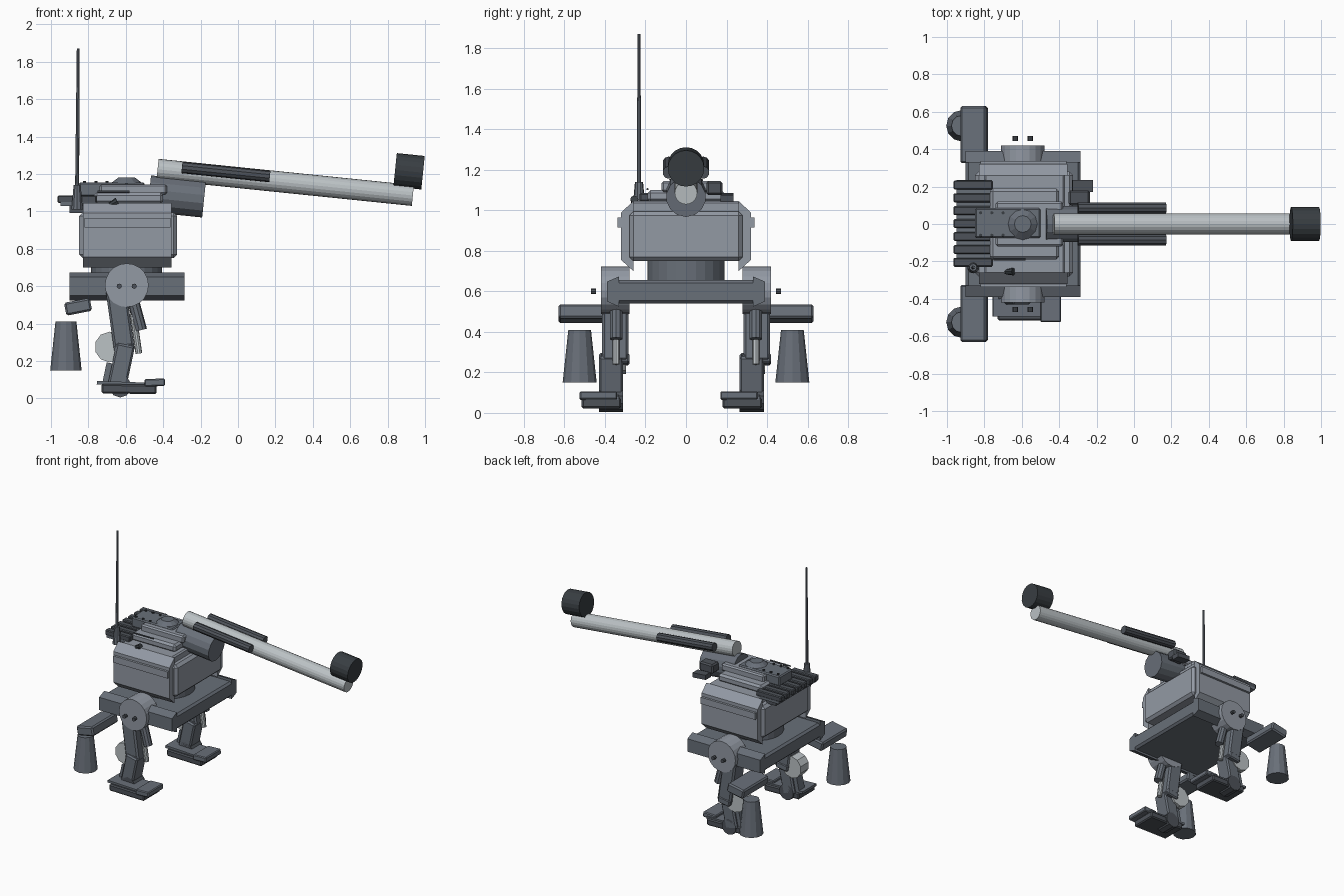
import bpy, bmesh, math
from mathutils import Vector, Matrix

old = bpy.data.objects.get("Cube")
if old:
    bpy.data.objects.remove(old, do_unlink=True)


def material(name, r, g, b):
    m = bpy.data.materials.new(name)
    m.use_nodes = True
    m.diffuse_color = (r, g, b, 1)
    m.node_tree.nodes["Principled BSDF"].inputs["Base Color"].default_value = (r, g, b, 1)
    return m


ARMOUR = material("armour grey", 0.29, 0.32, 0.37)
HULL = material("hull grey", 0.14, 0.16, 0.19)
DARK = material("dark gunmetal", 0.075, 0.085, 0.1)
BLACK = material("muzzle black", 0.04, 0.048, 0.055)
STEEL = material("light steel", 0.5, 0.54, 0.56)


def finish(name, bm, mat):
    bmesh.ops.recalc_face_normals(bm, faces=bm.faces)
    me = bpy.data.meshes.new(name)
    bm.to_mesh(me)
    bm.free()
    me.materials.append(mat)
    ob = bpy.data.objects.new(name, me)
    bpy.context.collection.objects.link(ob)
    return ob


def box(name, mat, xs, ys, zs, tilt=0, bevel=0):
    """Box from ranges, tilted in degrees about y, optional chamfer."""
    size = [abs(b - a) for a, b in (xs, ys, zs)]
    mid = Vector([(a + b) / 2 for a, b in (xs, ys, zs)])
    bm = bmesh.new()
    bmesh.ops.create_cube(bm, size=1)
    bmesh.ops.scale(bm, vec=size, verts=bm.verts)
    if bevel:
        bmesh.ops.bevel(bm, geom=bm.edges[:], offset=bevel, segments=1, affect='EDGES')
    ob = finish(name, bm, mat)
    ob.location = mid
    ob.rotation_euler.y = math.radians(tilt)
    return ob


def rod(name, mat, a, b, r1, r2=None, sides=16):
    """Cylinder or cone from point a to point b."""
    a, b = Vector(a), Vector(b)
    bm = bmesh.new()
    bmesh.ops.create_cone(bm, cap_ends=True, segments=sides, radius1=r1,
                          radius2=r1 if r2 is None else r2, depth=(b - a).length)
    ob = finish(name, bm, mat)
    ob.location = (a + b) / 2
    ob.rotation_euler = (b - a).to_track_quat('Z', 'Y').to_euler()
    return ob


def prism(name, mat, profile, x0, x1):
    """Profile in (y, z) extruded along x."""
    bm = bmesh.new()
    face = bm.faces.new([bm.verts.new((x0, y, z)) for y, z in profile])
    new = bmesh.ops.extrude_face_region(bm, geom=[face])["geom"]
    bmesh.ops.translate(bm, vec=(x1 - x0, 0, 0),
                        verts=[v for v in new if isinstance(v, bmesh.types.BMVert)])
    return finish(name, bm, mat)


SIDES = (("right", -1), ("left", 1))

# Hull platform with taller side panels and turret ring
box("hull", HULL, (-0.9, -0.285), (-0.37, 0.37), (0.54, 0.655), bevel=0.015)
for tag, s in SIDES:
    prism(tag + "_hull_panel", HULL,
          [(s * 0.33, 0.524), (s * 0.39, 0.55), (s * 0.39, 0.648), (s * 0.33, 0.674)],
          -0.9, -0.285)
rod("turret_ring", HULL, (-0.595, 0, 0.65), (-0.595, 0, 0.76), 0.19, sides=24)

# Turret body with chamfered flanks
box("turret_core", ARMOUR, (-0.85, -0.325), (-0.28, 0.28), (0.75, 0.995), bevel=0.02)
for tag, s in SIDES:
    prism(tag + "_turret_flank", ARMOUR,
          [(s * 0.26, 0.70), (s * 0.32, 0.755), (s * 0.32, 0.99), (s * 0.26, 1.045)],
          -0.83, -0.355)
    box(tag + "_flank_rail", ARMOUR, (-0.82, -0.36),
        (s * 0.315, s * 0.337), (0.915, 0.965))

# Stepped roof
box("lower_roof", ARMOUR, (-0.80, -0.37), (-0.27, 0.27), (0.97, 1.045), bevel=0.01)
box("middle_roof", ARMOUR, (-0.77, -0.40), (-0.19, 0.19), (1.04, 1.10), bevel=0.015)
box("upper_roof", ARMOUR, (-0.74, -0.38), (-0.12, 0.12), (1.09, 1.145), bevel=0.01)
box("roof_cover", HULL, (-0.85, -0.50), (-0.075, 0.085), (1.08, 1.155), bevel=0.008)
rod("roof_hatch", HULL, (-0.595, 0, 1.15), (-0.595, 0, 1.18), 0.085, 0.045, 12)
for i in range(3):
    for s in (-1, 1):
        x = -0.82 + i * 0.06
        rod("roof_bolt", BLACK, (x, s * 0.06, 1.15), (x, s * 0.06, 1.163), 0.009, sides=6)

# Rear cooling grille
box("grille_plate", HULL, (-0.95, -0.76), (-0.23, 0.235), (1.03, 1.05))
for i in range(7):
    y = -0.205 + i * 0.069
    box("grille_slat", DARK, (-0.965, -0.755), (y - 0.024, y + 0.024), (1.045, 1.085), bevel=0.006)
box("grille_bracket", DARK, (-0.90, -0.82), (-0.2, 0.2), (0.99, 1.035))

# Antenna
rod("antenna_base", HULL, (-0.86, -0.232, 1.01), (-0.86, -0.232, 1.14), 0.032, 0.02, 10)
rod("antenna_mast", HULL, (-0.86, -0.232, 1.12), (-0.855, -0.232, 1.87), 0.011, 0.007, 8)

# Sight and small roof fittings
box("gun_sight", DARK, (-0.35, -0.235), (0.10, 0.18), (1.075, 1.145), bevel=0.01)
box("sight_mount", DARK, (-0.33, -0.22), (0.17, 0.235), (1.045, 1.08), 5)
rod("roof_handle", DARK, (-0.75, -0.19, 1.105), (-0.58, -0.19, 1.105), 0.006, sides=6)
rod("side_lamp", BLACK, (-0.69, -0.255, 1.03), (-0.645, -0.255, 1.055), 0.014, 0.02, 8)

# Gun, all on one downward slope
slope = Vector((1.365, 0, -0.14)).normalized()
breech = Vector((-0.43, 0, 1.225))
rod("barrel", STEEL, breech, breech + slope * 1.372, 0.056, sides=20)
mount = Vector((-0.475, 0, 1.095))
rod("gun_mantlet", HULL, mount, mount + slope * 0.295, 0.098, sides=14)
muzzle = Vector((0.84, 0, 1.222))
rod("muzzle_block", BLACK, muzzle, muzzle + slope * 0.15, 0.09, sides=20)
for tag, s in SIDES:
    start = Vector((-0.30, s * 0.085, 1.235))
    rod(tag + "_recoil_tube", DARK, start, start + slope * 0.473, 0.031, sides=10)

for tag, s in SIDES:
    # Hip, thigh and knee
    rod(tag + "_hip", ARMOUR, (-0.595, s * 0.28, 0.605), (-0.595, s * 0.42, 0.605), 0.117, sides=20)
    for x in (-0.635, -0.555):
        rod(tag + "_hip_bolt", DARK, (x, s * 0.445, 0.6), (x, s * 0.47, 0.6), 0.014, sides=8)
    box(tag + "_thigh", HULL, (-0.685, -0.575), (s * 0.285, s * 0.415), (0.25, 0.59), -8, 0.012)
    rod(tag + "_knee_drum", STEEL, (-0.685, s * 0.295, 0.275), (-0.685, s * 0.39, 0.275), 0.082, sides=10)
    box(tag + "_knee_guard", HULL, (-0.66, -0.56), (s * 0.28, s * 0.42), (0.24, 0.29), -8, 0.008)

    # Leg piston
    rod(tag + "_piston_sleeve", HULL, (-0.56, s * 0.345, 0.52), (-0.518, s * 0.345, 0.365), 0.032, sides=10)
    rod(tag + "_piston_rod", STEEL, (-0.56, s * 0.345, 0.45), (-0.53, s * 0.345, 0.24), 0.018, sides=10)

    # Shin and foot share the same sideways offset on both legs
    y = -0.37 if s < 0 else 0.325
    box(tag + "_shin", HULL, (-0.675, -0.575), (y - 0.06, y + 0.06), (0.05, 0.29), 12, 0.01)
    rod(tag + "_ankle", DARK, (-0.63, y - 0.06, 0.065), (-0.63, y + 0.06, 0.065), 0.06, sides=10)
    box(tag + "_foot", DARK, (-0.73, -0.435), (y - 0.145, y + 0.05), (0.025, 0.075), 1, 0.008)
    box(tag + "_foot_plate", HULL, (-0.755, -0.43), (y - 0.125, y + 0.04), (0.07, 0.088), 2)
    box(tag + "_toe", HULL, (-0.50, -0.39), (y - 0.155, y + 0.03), (0.065, 0.105), -2, 0.006)
    box(tag + "_heel_strut", HULL, (-0.715, -0.675), (y - 0.03, y + 0.04), (0.07, 0.19), 12)

    # Rear outrigger arm and hanging pod
    box(tag + "_outrigger", HULL, (-0.925, -0.785), (s * 0.325, s * 0.63), (0.455, 0.525), -11, 0.01)
    rod(tag + "_pod", HULL, (-0.92, s * 0.525, 0.15), (-0.92, s * 0.525, 0.41), 0.084, 0.056, 12)
